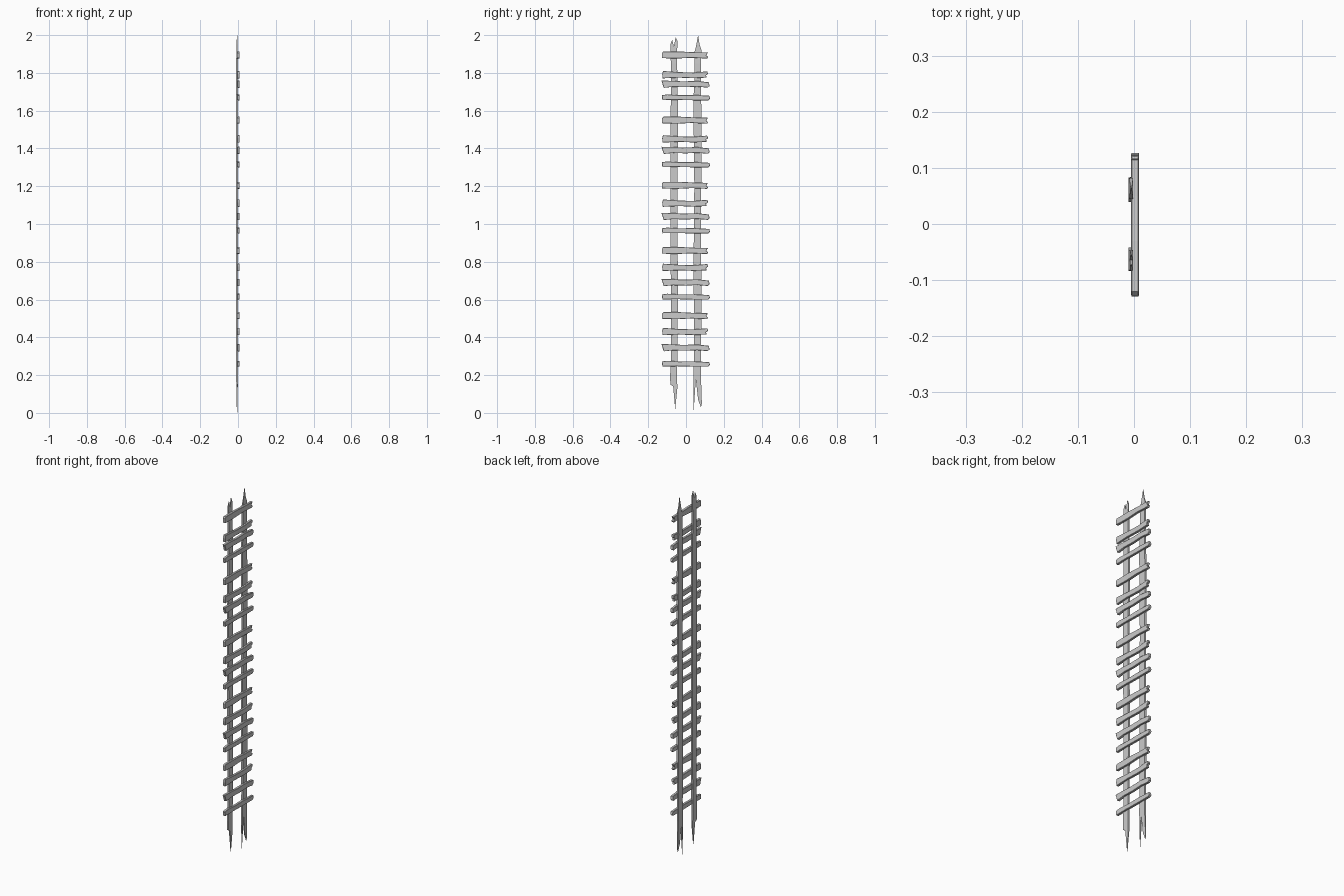
import bpy, bmesh

cube = bpy.data.objects.get("Cube")
if cube:
    bpy.data.objects.remove(cube, do_unlink=True)


def board_mesh(name, outline, x0, x1, cuts=()):
    """Extrude a (y, z) outline from x0 to x1, with extra loops at heights in cuts."""
    bm = bmesh.new()
    face = bm.faces.new([bm.verts.new((x0, y, z)) for y, z in outline])
    side = bmesh.ops.extrude_face_region(bm, geom=[face])["geom"]
    moved = [v for v in side if isinstance(v, bmesh.types.BMVert)]
    bmesh.ops.translate(bm, verts=moved, vec=(x1 - x0, 0, 0))
    for z in cuts:
        bmesh.ops.bisect_plane(bm, geom=bm.verts[:] + bm.edges[:] + bm.faces[:],
                               plane_co=(0, 0, z), plane_no=(0, 0, 1))
    bmesh.ops.recalc_face_normals(bm, faces=bm.faces[:])
    # Thin the splintered ends of the long rails
    if cuts:
        mid = (x0 + x1) / 2
        for v in bm.verts:
            out = max(cuts[0] - v.co.z, 0) / cuts[0]
            out = max(out, (v.co.z - cuts[-1]) / (2 - cuts[-1]))
            v.co.x = mid + (v.co.x - mid) * (1 - 0.8 * out)
    bmesh.ops.triangulate(bm, faces=[f for f in bm.faces if len(f.verts) > 4])
    mesh = bpy.data.meshes.new(name)
    bm.to_mesh(mesh)
    bm.free()
    return mesh


def place(name, mesh, z=0):
    ob = bpy.data.objects.new(name, mesh)
    ob.location.z = z
    bpy.context.collection.objects.link(ob)
    return ob


# Rails: long weathered planks with broken, pointed ends
right_rail = [(-.083, .15), (-.068, .14), (-.057, .02), (-.046, .13), (-.047, .2),
              (-.043, .6), (-.045, 1.2), (-.042, 1.6), (-.047, 1.85), (-.046, 1.97),
              (-.055, 1.99), (-.064, 1.94), (-.073, 1.975), (-.083, 1.95),
              (-.079, 1.8), (-.083, 1.4), (-.081, .8), (-.079, .3), (-.084, .2)]
left_rail = [(.04, 0), (.046, .09), (.052, .18), (.064, .07), (.079, .03), (.084, .05),
             (.079, .2), (.082, .6), (.079, 1), (.083, 1.5), (.078, 1.8), (.082, 1.92),
             (.072, 1.95), (.064, 2), (.053, 1.94), (.045, 1.91), (.046, 1.8),
             (.039, 1.65), (.044, 1.2), (.04, .8), (.043, .3), (.039, .2)]
for name, outline in (("right_rail", right_rail), ("left_rail", left_rail)):
    place(name, board_mesh(name, outline, -.01, 0, (.2, .5, 1, 1.5, 1.85)))

# Four hand-cut rung shapes
shapes = [
    [(-.126, -.017), (-.05, -.019), (.03, -.015), (.112, -.019), (.117, -.01),
     (.107, -.003), (.116, .013), (.05, .014), (-.03, .018), (-.12, .018), (-.127, .01)],
    [(-.124, -.019), (-.04, -.015), (.04, -.018), (.11, -.015), (.106, -.003),
     (.117, .004), (.113, .018), (.04, .012), (-.04, .014), (-.122, .02), (-.126, .004)],
    [(-.118, -.019), (-.07, -.014), (0, -.016), (.06, -.013), (.115, -.018),
     (.124, -.01), (.122, .01), (.06, .017), (-.02, .015), (-.07, .018), (-.13, .019)],
    [(-.125, -.014), (-.05, -.013), (.04, -.015), (.118, -.015), (.127, -.006),
     (.123, .009), (.04, .013), (-.04, .012), (-.1, .016), (-.128, .012)],
]
rungs = [board_mesh("rung", s, -.005, .009) for s in shapes]

# Rungs repeat in groups of four up the ladder
heights = [1.895, 1.79, 1.74, 1.67, 1.55, 1.45, 1.39, 1.315, 1.205, 1.11,
           1.04, .965, .86, .77, .69, .615, .515, .43, .345, .26]
for i, z in enumerate(heights):
    ob = place(f"rung_{i + 1}", rungs[i % 4], z)
    bevel = ob.modifiers.new("worn_edges", "BEVEL")
    bevel.width = .0015
    bevel.segments = 1
    bevel.limit_method = "ANGLE"
    bevel.angle_limit = 1.0
